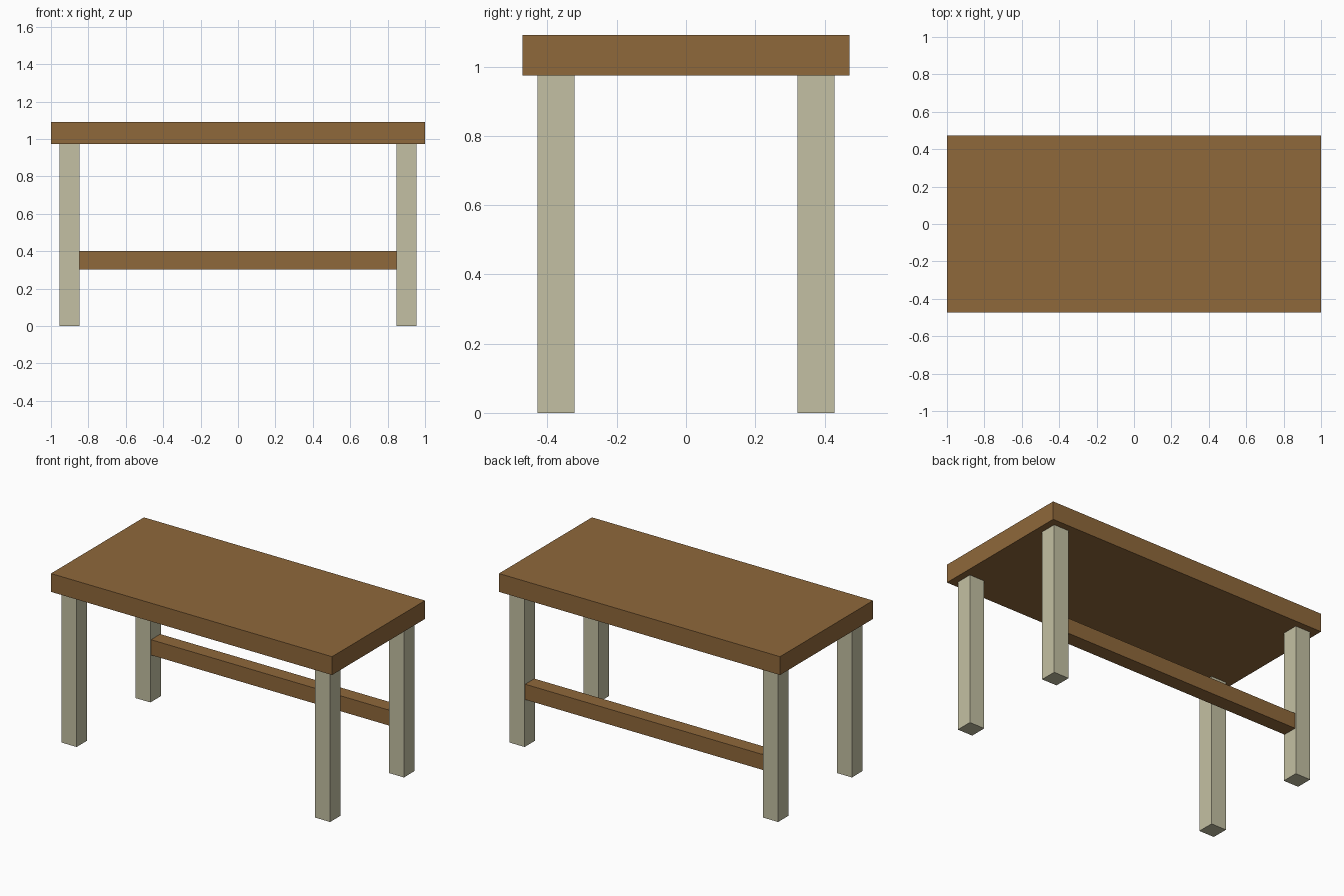
import bpy

if "Cube" in bpy.data.objects:
    bpy.data.objects.remove(bpy.data.objects["Cube"])


def material(name, rgb):
    m = bpy.data.materials.new(name)
    m.diffuse_color = (*rgb, 1.0)
    m.use_nodes = True
    m.node_tree.nodes["Principled BSDF"].inputs["Base Color"].default_value = m.diffuse_color
    return m


brown = material("brown wood", (0.275, 0.138, 0.043))
cream = material("pale cream paint", (0.552, 0.527, 0.366))


def box(name, lo, hi, mat):
    centre = [(a + b) / 2 for a, b in zip(lo, hi)]
    bpy.ops.mesh.primitive_cube_add(size=1, location=centre)
    ob = bpy.context.object
    ob.name = name
    ob.scale = [b - a for a, b in zip(lo, hi)]
    bpy.ops.object.transform_apply(location=False, rotation=False, scale=True)
    ob.data.materials.append(mat)
    return ob


TOP_Z, UNDER_Z = 1.092, 0.974
LEG_X, LEG_Y, LEG_W = 0.902, 0.375, 0.107
h = LEG_W / 2

# Table top
box("table_top", (-1, -0.4725, UNDER_Z), (1, 0.4725, TOP_Z), brown)

# Four square legs
for sx, side in ((-1, "left"), (1, "right")):
    for sy, end in ((-1, "front"), (1, "back")):
        x, y = sx * LEG_X, sy * LEG_Y
        box(f"{end}_{side}_leg", (x - h, y - h, 0), (x + h, y + h, UNDER_Z), cream)

# Stretcher bar between the two back legs
inner = LEG_X - h
box("back_stretcher", (-inner, LEG_Y - 0.047, 0.302), (inner, LEG_Y + 0.047, 0.401), brown)
